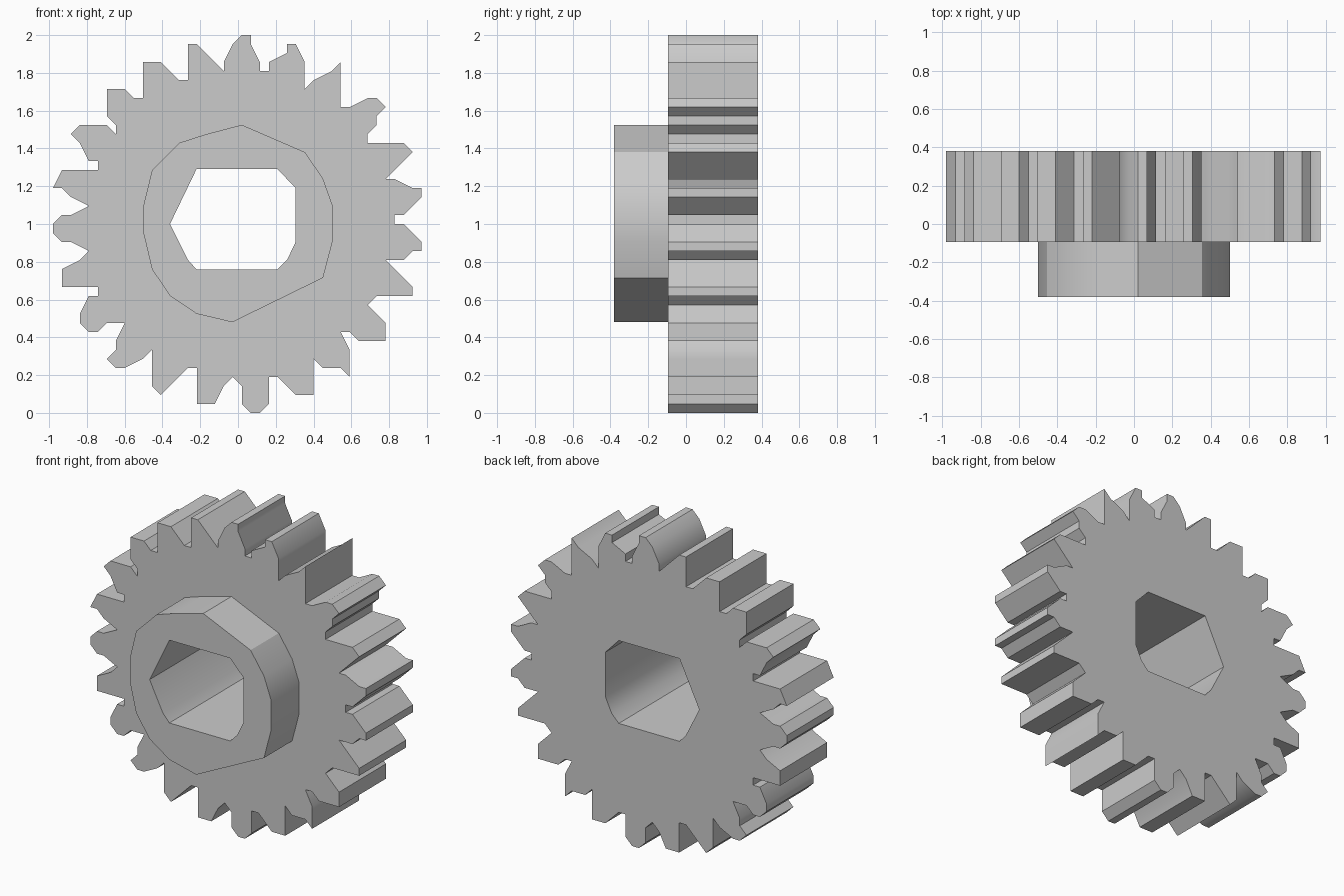
import bpy
import bmesh
from math import sin, cos, radians, tau
from mathutils import Vector
from mathutils.geometry import delaunay_2d_cdt

cube = bpy.data.objects.get("Cube")
if cube:
    bpy.data.objects.remove(cube, do_unlink=True)

TEETH = 23
STEP = 1 / 21          # coarse grid that gives the teeth their chipped look
SHIFT = 0.02
START = radians(2.2)

grey = bpy.data.materials.new("light grey")
grey.use_nodes = True
colour = (0.6, 0.6, 0.6, 1)
grey.diffuse_color = colour
grey.node_tree.nodes["Principled BSDF"].inputs["Base Color"].default_value = colour


def snap(x, z):
    return (round((x - SHIFT) / STEP) * STEP + SHIFT, round(z / STEP) * STEP)


def gear_outline():
    """Clockwise ring of teeth, snapped to the grid."""
    flank = [(0.10, 0.81), (0.085, 0.87), (0.055, 0.94), (0.028, 0.985)]
    tooth = [(-w, r) for w, r in flank] + flank[::-1]
    ring = []
    for i in range(TEETH):
        a = START + i * tau / TEETH
        for side, r in tooth:
            p = snap(r * sin(a) + side * cos(a), 1 + r * cos(a) - side * sin(a))
            if len(ring) > 1 and p == ring[-2]:
                ring.pop()
            elif not ring or p != ring[-1]:
                ring.append(p)
    if ring[0] == ring[-1]:
        ring.pop()
    return ring


def pierced_slab(name, outline, hole, front, back):
    """Extrude an outline along y, leaving the hole open."""
    outline, hole = outline[::-1], hole[::-1]
    points = [Vector(p) for p in outline + hole]
    n = len(outline)
    loops = [list(range(n)), list(range(n, len(points)))]
    verts, _, faces, _, _, sources = delaunay_2d_cdt(points, [], loops, 1, 1e-5)

    bm = bmesh.new()
    made = [bm.verts.new((v.x, front, v.y)) for v in verts]
    for face, source in zip(faces, sources):
        if 1 not in source:
            bm.faces.new([made[i] for i in face])
    bmesh.ops.delete(bm, geom=[v for v in bm.verts if not v.link_faces], context='VERTS')
    new = bmesh.ops.extrude_face_region(bm, geom=bm.faces[:], use_keep_orig=True)["geom"]
    moved = [g for g in new if isinstance(g, bmesh.types.BMVert)]
    bmesh.ops.translate(bm, verts=moved, vec=(0, back - front, 0))
    bmesh.ops.recalc_face_normals(bm, faces=bm.faces[:])
    mesh = bpy.data.meshes.new(name)
    bm.to_mesh(mesh)
    bm.free()

    obj = bpy.data.objects.new(name, mesh)
    bpy.context.collection.objects.link(obj)
    mesh.materials.append(grey)
    bpy.ops.object.select_all(action='DESELECT')
    obj.select_set(True)
    bpy.context.view_layer.objects.active = obj
    bpy.ops.object.shade_smooth_by_angle(angle=radians(30))
    return obj


# Shaft hole shared by both parts
bore = [(-0.36, 1.0), (-0.22, 1.29), (0.21, 1.29), (0.305, 1.19), (0.305, 0.905),
        (0.26, 0.81), (0.21, 0.76), (-0.22, 0.76), (-0.265, 0.81)]

# Rough round collar in front of the gear
collar = [(0.02, 1.525), (0.355, 1.38), (0.45, 1.24), (0.5, 1.1), (0.5, 0.905),
          (0.45, 0.715), (-0.03, 0.48), (-0.22, 0.525), (-0.36, 0.62), (-0.455, 0.76),
          (-0.5, 0.95), (-0.5, 1.1), (-0.455, 1.285), (-0.31, 1.43), (-0.17, 1.475)]

pierced_slab("gear_wheel", gear_outline(), bore, -0.095, 0.38)
pierced_slab("hub_collar", collar, bore, -0.38, -0.095)
